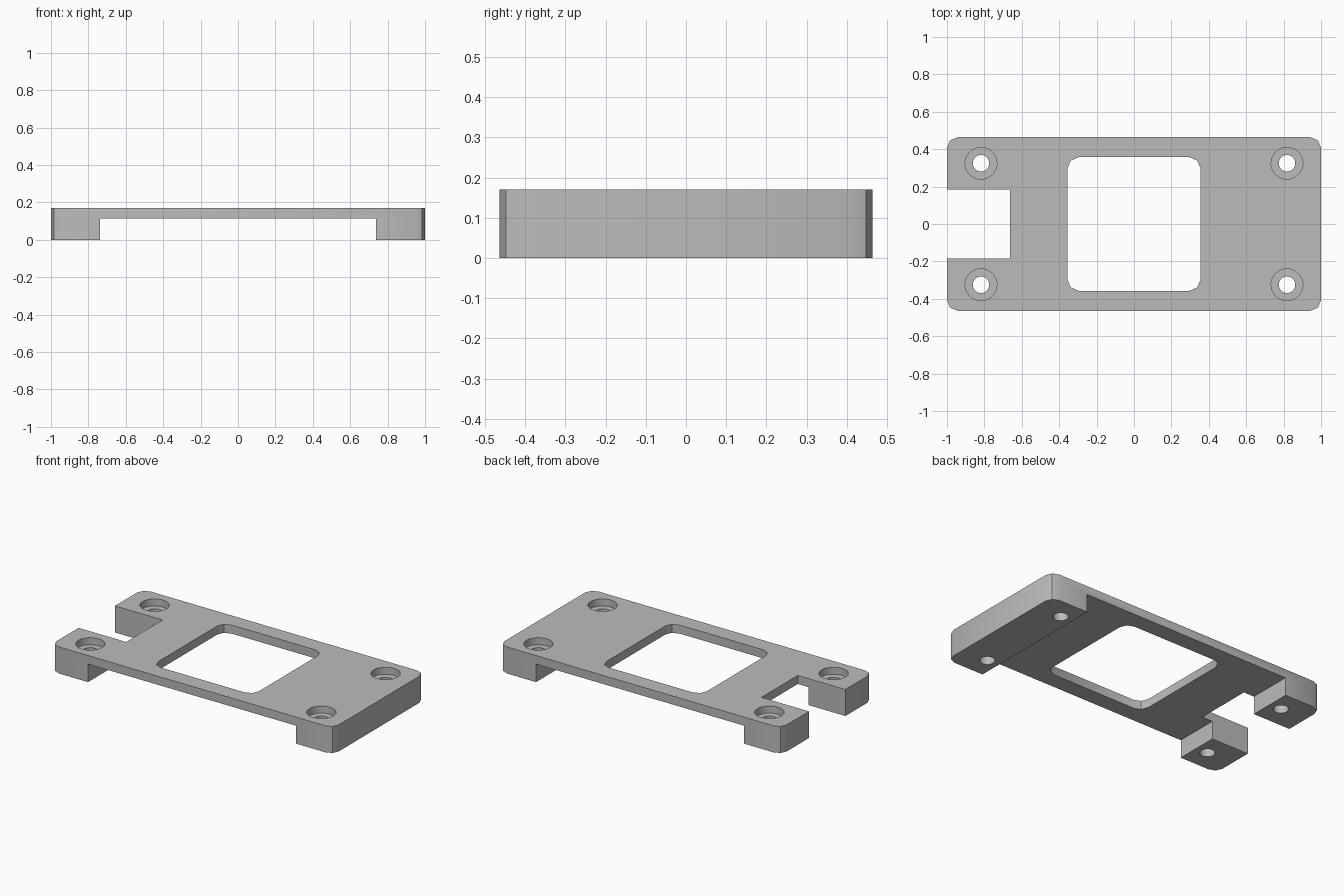
import bpy, bmesh, math

if "Cube" in bpy.data.objects:
    bpy.data.objects.remove(bpy.data.objects["Cube"], do_unlink=True)

HALF_X, HALF_Y, HEIGHT = 1.0, 0.464, 0.17
UNDERSIDE = 0.115
HOLE_X, HOLE_Y = 0.818, 0.325

grey = bpy.data.materials.new("plain grey")
grey.use_nodes = True
colour = (0.5, 0.5, 0.5, 1)
grey.diffuse_color = colour
grey.node_tree.nodes["Principled BSDF"].inputs["Base Color"].default_value = colour


def prism(name, points, z0, z1):
    """Extrude a flat outline from z0 to z1."""
    bm = bmesh.new()
    base = bm.faces.new([bm.verts.new((x, y, z0)) for x, y in points])
    top = bmesh.ops.extrude_face_region(bm, geom=[base])["geom"]
    moved = [v for v in top if isinstance(v, bmesh.types.BMVert)]
    bmesh.ops.translate(bm, verts=moved, vec=(0, 0, z1 - z0))
    bmesh.ops.recalc_face_normals(bm, faces=bm.faces)
    mesh = bpy.data.meshes.new(name)
    bm.to_mesh(mesh)
    bm.free()
    mesh.materials.append(grey)
    obj = bpy.data.objects.new(name, mesh)
    bpy.context.collection.objects.link(obj)
    return obj


def rectangle(x0, x1, y0, y1):
    return [(x0, y0), (x1, y0), (x1, y1), (x0, y1)]


def rounded(hx, hy, r, steps=2):
    """Rectangle with coarse rounded corners."""
    points = []
    for i, (sx, sy) in enumerate([(1, 1), (-1, 1), (-1, -1), (1, -1)]):
        for k in range(steps + 1):
            a = (i + k / steps) * math.pi / 2
            points.append((sx * (hx - r) + r * math.cos(a),
                           sy * (hy - r) + r * math.sin(a)))
    return points


def circle(cx, cy, r, sides=32):
    angles = [2 * math.pi * k / sides for k in range(sides)]
    return [(cx + r * math.cos(a), cy + r * math.sin(a)) for a in angles]


# Plate body with rounded corners
plate = prism("mounting_plate", rounded(HALF_X, HALF_Y, 0.057), 0, HEIGHT)

# Underside channel, central window and end notch
cutters = [
    prism("channel_cutter", rectangle(-0.737, 0.737, -1, 1), -0.1, UNDERSIDE),
    prism("window_cutter", rounded(0.356, 0.357, 0.06), -0.2, 0.4),
    prism("notch_cutter", rectangle(-1.2, -0.663, -0.184, 0.184), -0.2, 0.4),
]

# Counterbored screw holes
for sx in (-1, 1):
    for sy in (-1, 1):
        x, y = sx * HOLE_X, sy * HOLE_Y
        cutters.append(prism("hole_cutter", circle(x, y, 0.044), -0.2, 0.4))
        cutters.append(prism("bore_cutter", circle(x, y, 0.085), HEIGHT - 0.045, 0.4))

# Cut the plate, then remove the cutters
bpy.context.view_layer.objects.active = plate
for cutter in cutters:
    cutter.hide_render = True
    mod = plate.modifiers.new(cutter.name, "BOOLEAN")
    mod.operation = "DIFFERENCE"
    mod.solver = "EXACT"
    mod.object = cutter
    bpy.ops.object.modifier_apply(modifier=mod.name)
    bpy.data.objects.remove(cutter, do_unlink=True)

# Smooth curved walls, crisp edges
bpy.ops.object.select_all(action="DESELECT")
plate.select_set(True)
bpy.ops.object.shade_smooth_by_angle(angle=math.radians(30))
